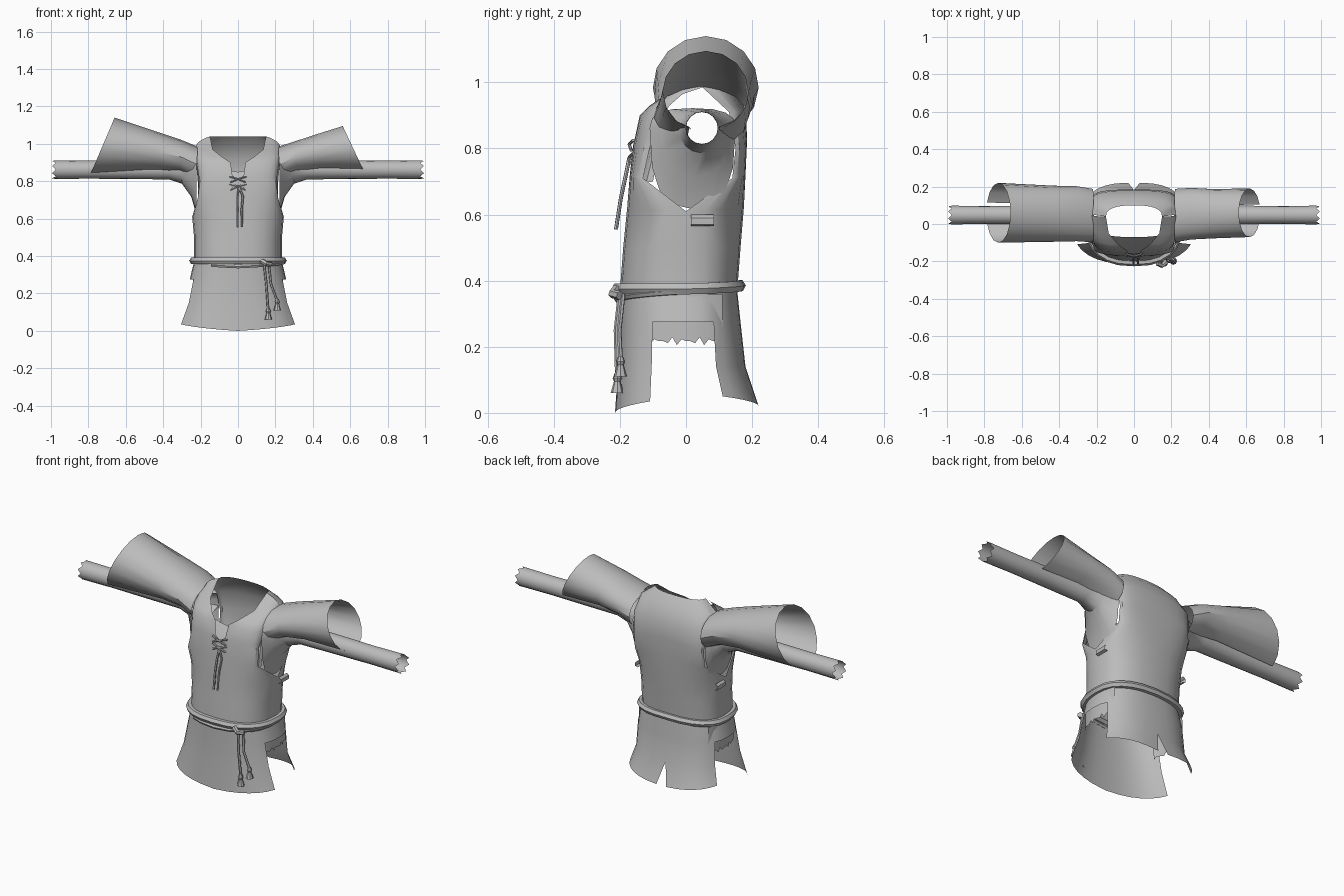
import bpy, bmesh
from math import sin, cos, pi, radians, copysign
from mathutils import Vector

if "Cube" in bpy.data.objects:
    bpy.data.objects.remove(bpy.data.objects["Cube"])

cloth = bpy.data.materials.new("grey_cloth")
cloth.use_nodes = True
GREY = (0.5, 0.5, 0.5, 1)
cloth.diffuse_color = GREY
cloth.node_tree.nodes["Principled BSDF"].inputs["Base Color"].default_value = GREY
parts = []


def finish(name, grids):
    """Join point grids into one sheet mesh and weld the seams."""
    bm = bmesh.new()
    for grid in grids:
        rows = [[bm.verts.new(p) for p in row] for row in grid]
        for a, b in zip(rows, rows[1:]):
            for i in range(len(a) - 1):
                bm.faces.new((a[i], a[i + 1], b[i + 1], b[i]))
    bmesh.ops.remove_doubles(bm, verts=bm.verts, dist=0.0005)
    bmesh.ops.recalc_face_normals(bm, faces=bm.faces)
    me = bpy.data.meshes.new(name)
    bm.to_mesh(me)
    bm.free()
    me.materials.append(cloth)
    ob = bpy.data.objects.new(name, me)
    bpy.context.collection.objects.link(ob)
    parts.append(ob)


def wrap(inner, outer, start=0, reach=1, cols=6):
    """Rounded row of points from the centre line to the side."""
    pts = []
    for i in range(cols + 1):
        a = (start + (reach - start) * i / cols) * pi / 2
        s, c = sin(a) ** 0.8, max(cos(a), 0) ** 0.8
        pts.append(Vector((inner[0] + (outer[0] - inner[0]) * s,
                           outer[1] + (inner[1] - outer[1]) * c,
                           inner[2] + (outer[2] - inner[2]) * i / cols)))
    return pts


def mirrored(grid):
    return [grid, [[Vector((-p[0], p[1], p[2])) for p in row] for row in grid]]


def cord(name, points, radius, closed=False):
    cu = bpy.data.curves.new(name, "CURVE")
    cu.dimensions = "3D"
    cu.bevel_depth = radius
    cu.bevel_resolution = 1
    cu.use_fill_caps = True
    sp = cu.splines.new("POLY")
    sp.points.add(len(points) - 1)
    for p, q in zip(sp.points, points):
        p.co = (*q, 1)
    sp.use_cyclic_u = closed
    cu.materials.append(cloth)
    ob = bpy.data.objects.new(name, cu)
    bpy.context.collection.objects.link(ob)
    parts.append(ob)


# Bodice: front with slit round neck, back with raised collar
front = [((0, -.2, .37), (.235, 0, .37)), ((0, -.19, .5), (.235, 0, .5)),
         ((0, -.178, .62), (.245, 0, .61)), ((0, -.17, .72), (.215, -.13, .71)),
         ((0, -.16, .81), (.205, -.11, .8)), ((.03, -.155, .83), (.21, -.1, .83)),
         ((.04, -.14, .9), (.22, -.075, .89)), ((.085, -.11, .93), (.225, -.05, .93)),
         ((.135, -.05, .97), (.225, -.01, .965)), ((.15, .04, 1.04), (.225, .05, .985))]
back = [((0, .155, .37), (.235, 0, .37)), ((0, .165, .5), (.235, 0, .5)),
        ((0, .175, .62), (.245, 0, .61)), ((0, .18, .72), (.215, .14, .71)),
        ((0, .185, .83), (.215, .15, .8)), ((0, .18, .92), (.225, .13, .91)),
        ((0, .14, 1), (.225, .05, .985)), ((0, .1, 1.04), (.15, .04, 1.04))]
finish("bodice", [g for rows in (front, back)
                  for g in mirrored([wrap(*r) for r in rows])])

# Undershirt chest seen inside the neck opening
chest = [((0, -.07, .85), (.2, -.02, .92)), ((0, -.115, .79), (.21, -.075, .83)),
         ((0, -.16, .68), (.215, -.1, .7))]
finish("undershirt_chest", mirrored([wrap(*r) for r in chest]))

# Skirt: joined at the hips, slit at both sides, back panel split at the hem
REACH = .72
front_rows = [((0, -.2, .37), (.235, 0, .37)), ((0, -.2, .275), (.258, 0, .275)),
              ((0, -.205, .14), (.285, 0, .15)), ((0, -.215, 0), (.33, 0, .035))]
back_rows = [((0, .155, .37), (.235, 0, .37)), ((0, .165, .275), (.258, 0, .275)),
             ((0, .18, .14), (.265, 0, .14)), ((.03, .22, .02), (.29, 0, .05))]
skirt = []
for rows in (front_rows, back_rows):
    skirt += mirrored([wrap(*r, reach=REACH) for r in rows])
    skirt += mirrored([wrap(*r, start=REACH, cols=2) for r in rows[:2]])
finish("skirt", skirt)

# Ragged undershirt hem showing through the side slits
N = 16
rag = [[], []]
for i in range(N + 1):
    y = -.11 + .22 * i / N
    x = .238 - 2 * y * y
    rag[0].append(Vector((x, y, .36)))
    rag[1].append(Vector((x + .005, y, .205 + .012 * (i % 2) + .006 * (i % 3))))
finish("undershirt_hem", mirrored(rag))

# Wide outer sleeves, open along the underside; each ring is
# top x, top z, bottom x, bottom z, centre y, half width
SLEEVES = {
    "right_sleeve": (-1, [(.215, .985, .225, .8, .045, .143), (.3, 1.02, .31, .845, .055, .147),
                          (.42, 1.06, .44, .855, .055, .15), (.66, 1.14, .79, .835, .06, .16)]),
    "left_sleeve": (1, [(.215, .985, .225, .8, .045, .143), (.3, 1.012, .31, .845, .055, .138),
                        (.4, 1.045, .44, .86, .055, .132), (.56, 1.095, .675, .85, .06, .13)]),
}
for name, (side, rings) in SLEEVES.items():
    grid = []
    for xt, zt, xb, zb, yc, hw in rings:
        row = []
        for i in range(15):
            a = radians(-160 + 320 * i / 14)
            t = (1 - cos(a)) / 2
            row.append(Vector((side * (xt + (xb - xt) * t), yc + hw * sin(a),
                               zt + (zb - zt) * t)))
        grid.append(row)
    finish(name, [grid])

# Narrow inner sleeves with torn cuffs, flaring into the armholes;
# each ring is x, centre y, half width, depth below, height above, roundness
TUBE = [(.222, .02, .13, .245, .06, .75), (.25, .03, .105, .145, .058, .85),
        (.3, .045, .068, .075, .055, 1), (.37, .048, .052, .052, .052, 1),
        (.6, .048, .05, .05, .05, 1), (.8, .048, .048, .048, .048, 1),
        (.98, .048, .05, .05, .05, 1)]
tube = []
for x, yc, r, below, above, power in TUBE:
    row = []
    for i in range(17):
        a = 2 * pi * i / 16
        torn = (.014 if i % 2 else -.006) if x > .9 else 0
        h = above if sin(a) > 0 else below
        row.append(Vector((x + torn, yc + r * copysign(abs(cos(a)) ** power, cos(a)),
                           .862 + h * copysign(abs(sin(a)) ** power, sin(a)))))
    tube.append(row)
finish("inner_sleeves", mirrored(tube))

# Small side straps under the armholes
strap = [[Vector((x, y, z)) for y in (.015, .085)]
         for x, z in ((.243, .6), (.255, .59), (.255, .57), (.24, .565))]
finish("side_straps", mirrored(strap))

# Rope belt, following the waist
half = wrap((0, -.207, .375), (.242, 0, .375)) + wrap((0, .162, .385), (.242, 0, .375))[-2::-1]
loop = half + [Vector((-p.x, p.y, p.z)) for p in half[-2:0:-1]]
cord("belt", loop, .019, True)
sag = [Vector((p.x, p.y * 1.03, p.z - .03)) for p in wrap((0, -.2, .375), (.245, 0, .4))]
cord("belt_sag", [Vector((-p.x, p.y, p.z)) for p in sag[2:0:-1]] + sag, .012)

# Hanging belt ends with tassels
for i, (x, y, end, lean) in enumerate(((.14, -.2, .06, .022), (.165, -.19, .11, .045))):
    cord(f"belt_end_{i}", [(x, y, .36), (x + .012, y - .012, .25),
                           (x + lean, y - .008, end + .05)], .007)
    rings = []
    for z, r in ((.06, .008), (.045, .014), (.035, .01), (0, .02)):
        rings.append([Vector((x + lean + r * cos(k * pi / 4), y - .008 + r * sin(k * pi / 4),
                              end + z)) for k in range(9)])
    finish(f"tassel_{i}", [rings])
cord("belt_knot", [(.125, -.21, .375), (.15, -.222, .36), (.175, -.2, .355)], .014)

# Neck lacing and its two loose ends
for i in range(2):
    z = .825 - .04 * i
    for s in (-1, 1):
        cord("neck_lace", [(-.045 * s, -.16, z), (0, -.172, z - .012),
                           (.04 * s, -.166, z - .03)], .005)
for s in (-1, 1):
    cord("lace_end", [(.005, -.172, .77), (.012 + .014 * s, -.182, .72),
                      (.008 + .012 * s, -.197, .65), (.01 + .012 * s, -.212, .555)], .006)

# Soft shading with crisp folds
bpy.ops.object.select_all(action="DESELECT")
for ob in parts:
    ob.select_set(True)
bpy.context.view_layer.objects.active = parts[0]
bpy.ops.object.convert(target="MESH")
bpy.ops.object.shade_smooth_by_angle(angle=radians(35))
